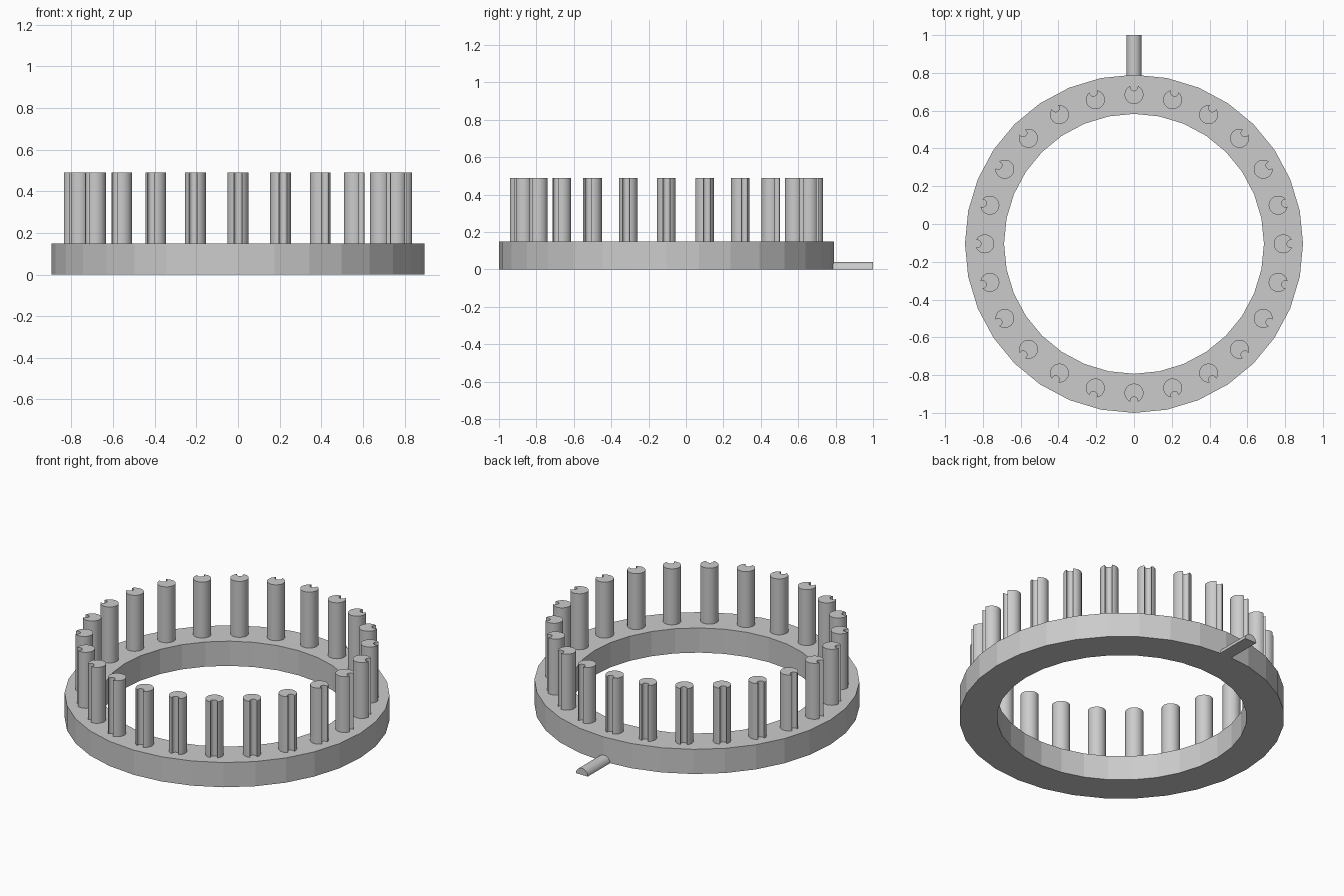
import bpy, bmesh
from math import sin, cos, pi, acos, atan2, radians

CENTRE_Y = -0.105
PEG_COUNT = 24

if "Cube" in bpy.data.objects:
    bpy.data.objects.remove(bpy.data.objects["Cube"], do_unlink=True)

grey = bpy.data.materials.new("plain grey")
grey.use_nodes = True
GREY = (0.6, 0.6, 0.6, 1)
grey.diffuse_color = GREY
grey.node_tree.nodes["Principled BSDF"].inputs["Base Color"].default_value = GREY


def arc(cx, r, start, end, n):
    """Points on an arc centred at (cx, 0)."""
    return [(cx + r * cos(start + (end - start) * i / n),
             r * sin(start + (end - start) * i / n)) for i in range(n + 1)]


def finish(bm, name):
    bmesh.ops.recalc_face_normals(bm, faces=bm.faces)
    mesh = bpy.data.meshes.new(name)
    bm.to_mesh(mesh)
    bm.free()
    mesh.materials.append(grey)
    obj = bpy.data.objects.new(name, mesh)
    bpy.context.collection.objects.link(obj)
    return obj


def prism(name, outline, direction):
    """Extrude a closed 3D outline along a direction."""
    bm = bmesh.new()
    face = bm.faces.new([bm.verts.new(p) for p in outline])
    moved = bmesh.ops.extrude_face_region(bm, geom=[face], use_keep_orig=True)
    verts = [g for g in moved["geom"] if isinstance(g, bmesh.types.BMVert)]
    bmesh.ops.translate(bm, verts=verts, vec=direction)
    return finish(bm, name)


def smooth(obj):
    bpy.ops.object.select_all(action="DESELECT")
    obj.select_set(True)
    bpy.context.view_layer.objects.active = obj
    bpy.ops.object.shade_smooth_by_angle(angle=radians(30))


# Faceted base ring: a rectangular section swept around the centre
def base_ring(inner, outer, height, sides):
    bm = bmesh.new()
    section = [(inner, 0), (outer, 0), (outer, height), (inner, height)]
    loops = []
    for i in range(sides):
        a = 2 * pi * i / sides
        loops.append([bm.verts.new((r * cos(a), r * sin(a), z)) for r, z in section])
    for i, here in enumerate(loops):
        there = loops[(i + 1) % sides]
        for j in range(4):
            k = (j + 1) % 4
            bm.faces.new((here[j], there[j], there[k], here[k]))
    ring = finish(bm, "base_ring")
    ring.location.y = CENTRE_Y


base_ring(0.688, 0.895, 0.15, 32)

# Round peg with a rounded groove along its outward side
R, GROOVE, OFFSET = 0.05, 0.02, 0.04
edge = acos((OFFSET**2 + R**2 - GROOVE**2) / (2 * OFFSET * R))
lip = atan2(R * sin(edge), R * cos(edge) - OFFSET)
profile = arc(0, R, edge, 2 * pi - edge, 32)
profile += arc(OFFSET, GROOVE, 2 * pi - lip, lip, 14)[1:-1]
peg = prism("peg", [(x, y, 0.15) for x, y in profile], (0, 0, 0.34))
smooth(peg)

# Repeat the peg around the ring, grooves facing outward
for i in range(PEG_COUNT):
    a = 2 * pi * i / PEG_COUNT
    copy = peg if i == 0 else peg.copy()
    if i:
        copy.name = f"peg_{i + 1}"
        bpy.context.collection.objects.link(copy)
    copy.location = (0.79 * cos(a), CENTRE_Y + 0.79 * sin(a), 0)
    copy.rotation_euler.z = a

# Half-round tab sticking out at the back
tab = prism("back_tab", [(x, 0.77, z) for x, z in arc(0, 0.04, 0, pi, 16)], (0, 0.23, 0))
smooth(tab)
